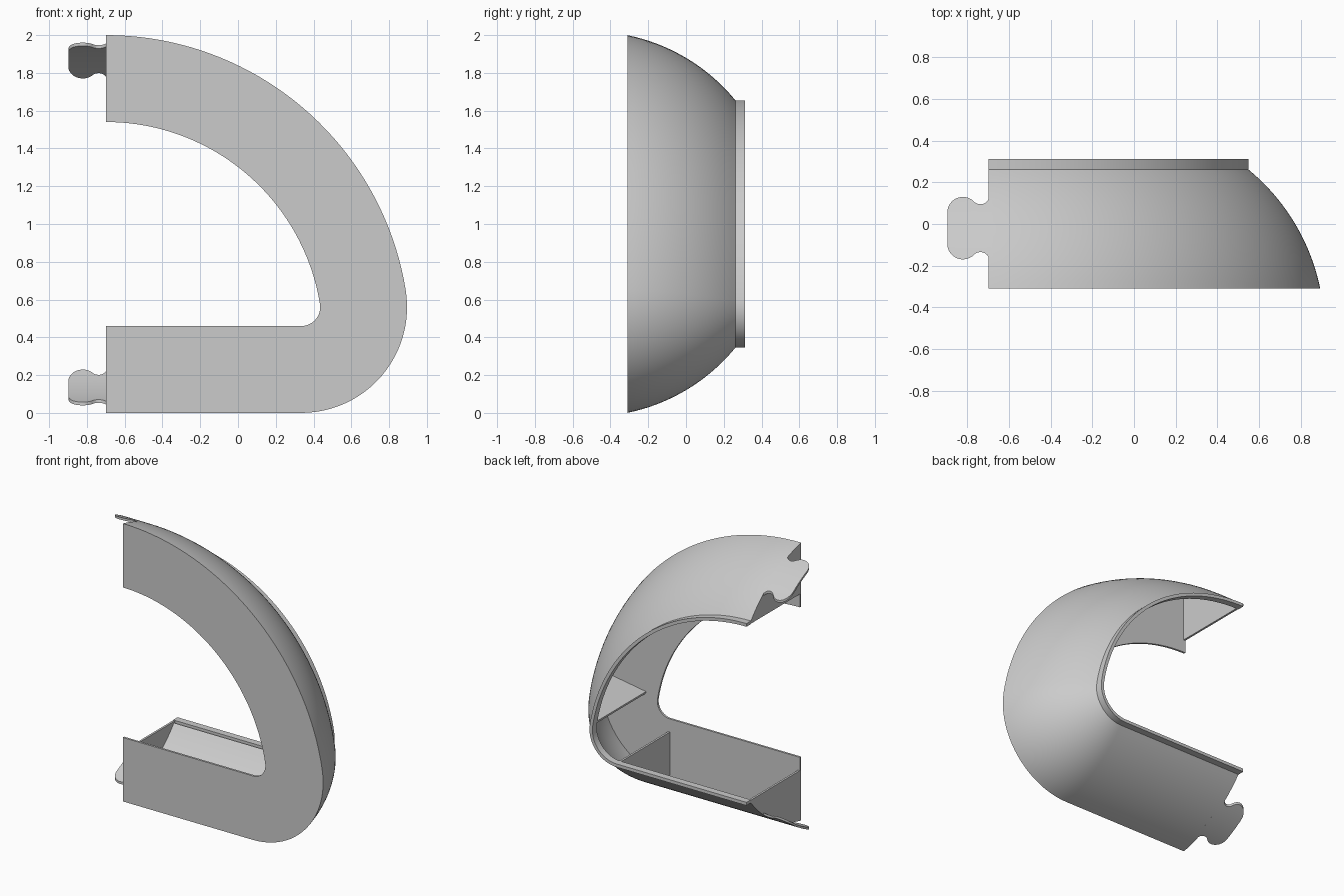
import bpy, bmesh
from math import sin, cos, sqrt, radians, atan2, pi

if "Cube" in bpy.data.objects:
    bpy.data.objects.remove(bpy.data.objects["Cube"], do_unlink=True)

grey = bpy.data.materials.new("light_grey")
grey.use_nodes = True
grey.diffuse_color = (0.6, 0.6, 0.6, 1)
grey.node_tree.nodes["Principled BSDF"].inputs["Base Color"].default_value = (0.6, 0.6, 0.6, 1)

# Main dimensions
END_X = -0.70                    # open end of the channel
FRONT, BACK = -0.31, 0.312
BEND = (0.335, 0.56)             # centre and radius of the lower bend
BIG_Z, BIG_R = 0.391, 1.609      # centre height and radius of the large arc
MEET = atan2(BEND[1] - BIG_Z, BEND[0] - END_X)
A0, A1 = radians(11.6), radians(50.6)   # span of the shell's curved section
WALL = 0.015
RIB_D = 0.365


def loft(name, rings):
    """Skin a row of closed rings and cap both ends."""
    bm = bmesh.new()
    rows = [[bm.verts.new(p) for p in ring] for ring in rings]
    n = len(rows[0])
    for a, b in zip(rows, rows[1:]):
        for i in range(n):
            j = (i + 1) % n
            bm.faces.new((a[i], a[j], b[j], b[i]))
    bm.faces.new(rows[0])
    bm.faces.new(rows[-1])
    bmesh.ops.recalc_face_normals(bm, faces=bm.faces)
    mesh = bpy.data.meshes.new(name)
    bm.to_mesh(mesh)
    bm.free()
    mesh.materials.append(grey)
    ob = bpy.data.objects.new(name, mesh)
    bpy.context.collection.objects.link(ob)
    bpy.ops.object.select_all(action='DESELECT')
    ob.select_set(True)
    bpy.context.view_layer.objects.active = ob
    bpy.ops.object.shade_smooth_by_angle(angle=radians(30))
    return ob


def path(d):
    """Outline in x and z, moved inward by d."""
    pts = [(END_X, d)]
    for i in range(25):
        a = -pi / 2 + (MEET + pi / 2) * i / 24
        pts.append((BEND[0] + (BEND[1] - d) * cos(a), BEND[1] + (BEND[1] - d) * sin(a)))
    for i in range(1, 41):
        a = MEET + (pi / 2 - MEET) * i / 40
        pts.append((END_X + (BIG_R - d) * cos(a), BIG_Z + (BIG_R - d) * sin(a)))
    return pts


def sweep(name, section):
    """Run a closed (inset, y) section along the outline."""
    lines = [[(x, y, z) for x, z in path(d)] for d, y in section]
    return loft(name, list(zip(*lines)))


def arc(r, steps=20):
    """Curved section of the shell as (inset, y) points."""
    angles = [A0 + (A1 - A0) * i / steps for i in range(steps + 1)]
    return [(0.98 - r * cos(a), max(FRONT, -0.511 + r * sin(a))) for a in angles]


def rib(name, origin, out, along, reach):
    """Thin web across the channel; out points to the rim, along is its thickness."""
    section = arc(0.995) + [(RIB_D, 0.28), (RIB_D, FRONT + 0.005)]
    rings = []
    for t in (0, WALL):
        rings.append([(origin[0] + out[0] * (reach - d) + along[0] * t, y,
                       origin[1] + out[1] * (reach - d) + along[1] * t)
                      for d, y in section])
    return loft(name, rings)


# Channel: curved shell, flat front plate and back rim
sweep("curved_shell", arc(1.0) + arc(1 - WALL)[::-1])
sweep("front_plate", [(0, FRONT), (0.46, FRONT), (0.46, FRONT + WALL), (0.006, FRONT + WALL)])
sweep("back_rim", [(0.345, 0.262), (0.345, BACK), (0.368, BACK), (0.368, 0.262)])

# Ribs at both ends, at the start of the bend and where the two arcs meet
rib("lower_end_rib", (END_X, BEND[1]), (0, -1), (1, 0), BEND[1])
rib("upper_end_rib", (END_X, BIG_Z), (0, 1), (1, 0), BIG_R)
rib("bend_rib", (BEND[0], BEND[1]), (0, -1), (1, 0), BEND[1])
rib("side_rib", (END_X, BIG_Z), (cos(MEET), sin(MEET)), (-sin(MEET), cos(MEET)), BIG_R)

# Connecting tabs: rounded head and narrow neck, following the shell's curve
outline = [(-0.68, 0.137)]
for i in range(11):
    a = radians(330 - 105 * i / 10)
    outline.append((-0.738 + 0.044 * cos(a), 0.159 + 0.044 * sin(a)))
for i in range(1, 17):
    a = radians(45 + 135 * i / 16)
    outline.append((-0.822 + 0.075 * cos(a), 0.075 + 0.075 * sin(a)))


def tab(name, top):
    rings = []
    for x, half in outline:
        ys = [-0.02 + half * (i / 6 - 1) for i in range(13)]
        outer = [(0.98 - sqrt(1 - (y + 0.511) ** 2), y) for y in ys]
        inner = [(d + 0.017, y) for d, y in outer[::-1]]
        rings.append([(x, y, 2 - d if top else d) for d, y in outer + inner])
    return loft(name, rings)


tab("lower_tab", False)
tab("upper_tab", True)
